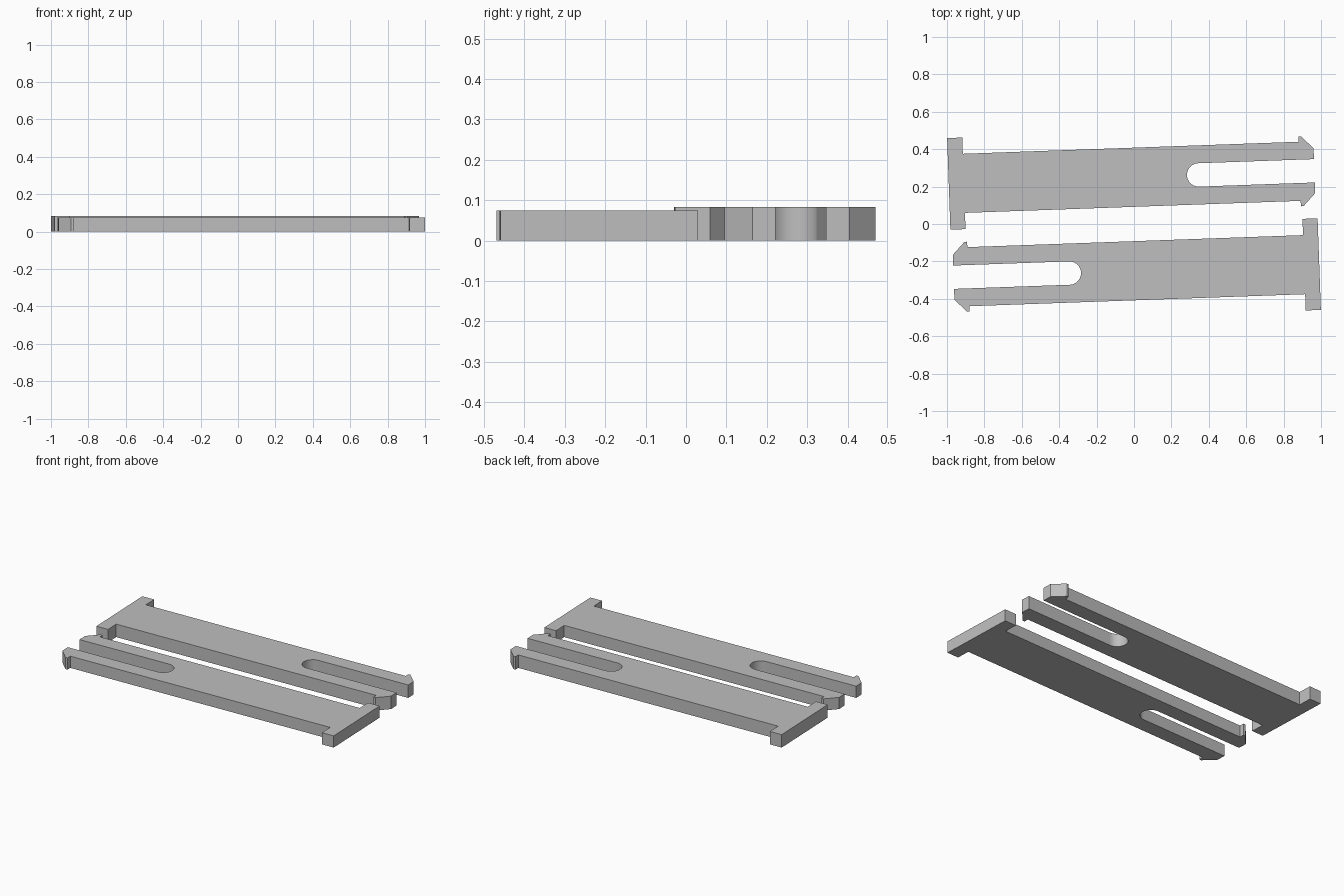
import bpy
import bmesh
from math import sin, cos, pi, atan
from mathutils import Matrix

cube = bpy.data.objects.get("Cube")
if cube:
    bpy.data.objects.remove(cube, do_unlink=True)

GREY = (0.52, 0.52, 0.52, 1.0)
grey = bpy.data.materials.new("plain grey")
grey.use_nodes = True
grey.diffuse_color = GREY
grey.node_tree.nodes["Principled BSDF"].inputs["Base Color"].default_value = GREY

TILT = atan(0.0358)
SLOT_R = 0.0625      # half width of the slot between the prongs
SLOT_X = 0.346       # centre of the rounded slot end
ARC_STEPS = 24

# Upper half of the outline, from the crossbar end to the prong tip
half = [(-0.991, 0.245), (-0.91, 0.245), (-0.91, 0.158), (0.886, 0.158),
        (0.886, 0.187), (0.9, 0.187), (0.965, 0.12), (0.965, SLOT_R)]


def clip_outline():
    # Rounded slot end joins the upper half to its mirror image
    arc = []
    for i in range(ARC_STEPS + 1):
        a = pi / 2 + pi * i / ARC_STEPS
        arc.append((SLOT_X + SLOT_R * cos(a), SLOT_R * sin(a)))
    return half + arc + [(x, -y) for x, y in reversed(half)]


def make_clip(name, height, turn):
    bm = bmesh.new()
    face = bm.faces.new([bm.verts.new((x, y, 0)) for x, y in clip_outline()])
    result = bmesh.ops.extrude_face_region(bm, geom=[face], use_keep_orig=True)
    top = [g for g in result["geom"] if isinstance(g, bmesh.types.BMVert)]
    bmesh.ops.translate(bm, verts=top, vec=(0, 0, height))
    # Tilt slightly, move back from the centre, then turn about the centre
    place = (Matrix.Rotation(turn, 4, "Z") @ Matrix.Translation((0, 0.25, 0))
             @ Matrix.Rotation(TILT, 4, "Z"))
    bmesh.ops.transform(bm, matrix=place, verts=bm.verts)
    bmesh.ops.recalc_face_normals(bm, faces=bm.faces)
    # Triangulate the concave top and bottom cleanly
    bmesh.ops.triangulate(bm, faces=[f for f in bm.faces if len(f.verts) > 4])
    mesh = bpy.data.meshes.new(name)
    bm.to_mesh(mesh)
    bm.free()
    mesh.materials.append(grey)
    obj = bpy.data.objects.new(name, mesh)
    bpy.context.collection.objects.link(obj)
    bpy.ops.object.select_all(action="DESELECT")
    obj.select_set(True)
    bpy.context.view_layer.objects.active = obj
    bpy.ops.object.shade_smooth_by_angle(angle=pi / 6)


# Two matching clips laid head to tail, the rear one slightly thicker
make_clip("rear_clip", 0.083, 0)
make_clip("front_clip", 0.075, pi)
